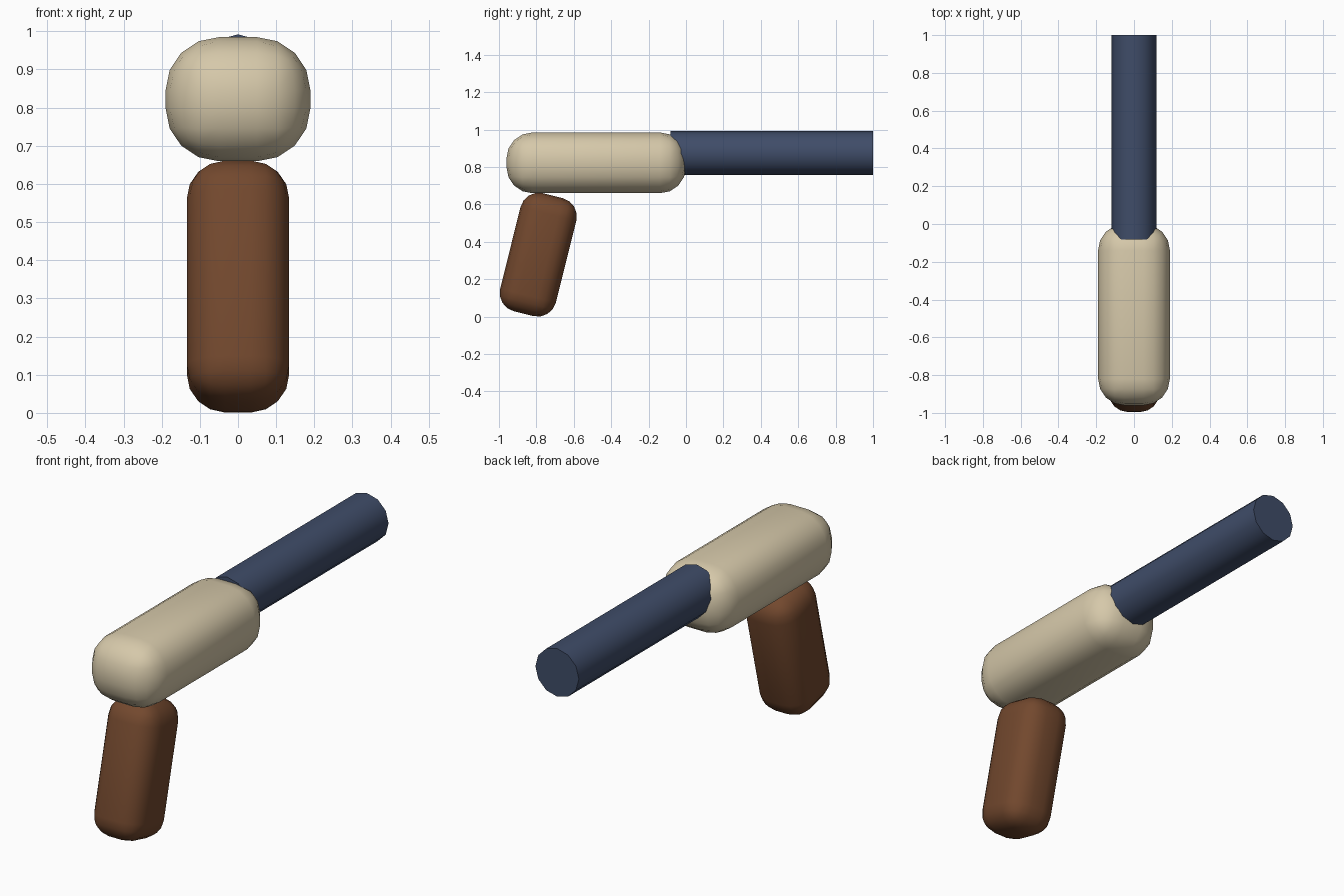
import bpy
from math import radians

if "Cube" in bpy.data.objects:
    bpy.data.objects.remove(bpy.data.objects["Cube"])


def finish(obj, name, color):
    obj.name = name
    mat = bpy.data.materials.new(name + "_paint")
    mat.diffuse_color = (*color, 1)
    mat.use_nodes = True
    mat.node_tree.nodes["Principled BSDF"].inputs["Base Color"].default_value = mat.diffuse_color
    obj.data.materials.append(mat)
    return obj


def rounded_box(name, size, center, radius, color, tilt=0):
    bpy.ops.mesh.primitive_cube_add(size=1, location=center)
    obj = bpy.context.object
    obj.scale = size
    bpy.ops.object.transform_apply(location=False, rotation=False, scale=True)
    bev = obj.modifiers.new("round", 'BEVEL')
    bev.width = radius
    bev.segments = 4
    bev.limit_method = 'NONE'
    bpy.ops.object.modifier_apply(modifier=bev.name)
    bpy.ops.object.shade_smooth()
    obj.rotation_euler.x = tilt
    return finish(obj, name, color)


# Main body: long rounded block
rounded_box("body", (0.38, 0.96, 0.325), (0, -0.48, 0.822), 0.14,
            (0.67, 0.58, 0.40))

# Grip: tilted rounded block under the rear of the body
rounded_box("grip", (0.268, 0.307, 0.65), (0, -0.79, 0.331), 0.1,
            (0.17, 0.065, 0.027), radians(-14))

# Barrel: twelve-sided cylinder sunk into the front of the body
y0, y1 = -0.082, 1.0
bpy.ops.mesh.primitive_cylinder_add(vertices=12, radius=0.118, depth=y1 - y0,
                                    location=(0, (y0 + y1) / 2, 0.874),
                                    rotation=(radians(90), 0, 0))
bpy.ops.object.shade_smooth_by_angle(angle=radians(40))
finish(bpy.context.object, "barrel", (0.05, 0.073, 0.14))
